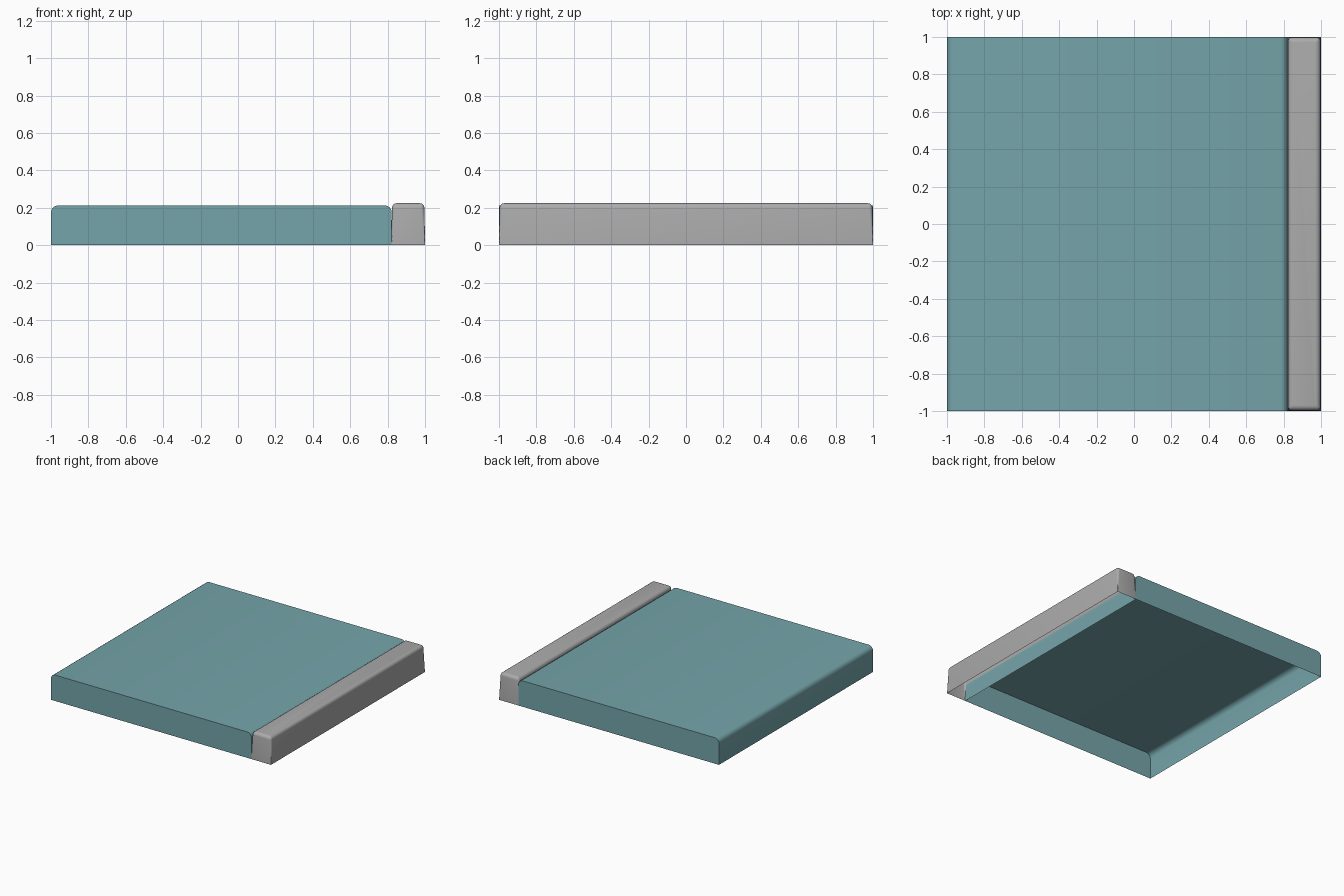
import bpy, bmesh, math

if "Cube" in bpy.data.objects:
    bpy.data.objects.remove(bpy.data.objects["Cube"])


def finish(name, bm, color):
    bmesh.ops.recalc_face_normals(bm, faces=bm.faces)
    mesh = bpy.data.meshes.new(name)
    bm.to_mesh(mesh)
    bm.free()
    obj = bpy.data.objects.new(name, mesh)
    bpy.context.collection.objects.link(obj)
    mat = bpy.data.materials.new(name + "_material")
    mat.diffuse_color = (*color, 1)
    mat.use_nodes = True
    mat.node_tree.nodes["Principled BSDF"].inputs["Base Color"].default_value = mat.diffuse_color
    mesh.materials.append(mat)
    bpy.ops.object.select_all(action='DESELECT')
    obj.select_set(True)
    bpy.context.view_layer.objects.active = obj
    bpy.ops.object.shade_smooth_by_angle(angle=math.radians(40))
    return obj


def arc(cx, cy, r, start, steps=4):
    return [(cx + r * math.cos(a), cy + r * math.sin(a))
            for a in (math.radians(start + 90 * i / steps) for i in range(steps + 1))]


# Road slab: rounded profile extruded along y, open underneath
left, right, top, r = -1.0, 0.822, 0.213, 0.038
profile = ([(right, 0)] + arc(right - r, top - r, r, 0)
           + arc(left + r, top - r, r, 90) + [(left, 0)])
bm = bmesh.new()
ends = [[bm.verts.new((x, y, z)) for x, z in profile] for y in (-1, 1)]
for i in range(len(profile) - 1):
    bm.faces.new((ends[0][i], ends[0][i + 1], ends[1][i + 1], ends[1][i]))
for end in ends:
    bm.faces.new(end)
finish("road_slab", bm, (0.178, 0.375, 0.404))


# Curb: stacked rounded rectangles, sharp at the base and soft on top, open underneath
def rounded_rect(x0, x1, y0, y1, r):
    return (arc(x1 - r, y1 - r, r, 0) + arc(x0 + r, y1 - r, r, 90)
            + arc(x0 + r, y0 + r, r, 180) + arc(x1 - r, y0 + r, r, 270))


height, fillet, taper = 0.225, 0.026, 0.003
levels = [(0, 0, 0.002)]
for i in range(5):
    a = math.radians(90 * i / 4)
    inset = fillet * (1 - math.cos(a))
    levels.append((height - fillet * (1 - math.sin(a)), taper + inset,
                   max(0.004, 0.02 - inset)))

bm = bmesh.new()
rings = []
for z, inset, radius in levels:
    outline = rounded_rect(0.82 + inset, 1 - inset, -1 + inset, 1 - inset, radius)
    rings.append([bm.verts.new((x, y, z)) for x, y in outline])
for a, b in zip(rings, rings[1:]):
    for i in range(len(a)):
        j = (i + 1) % len(a)
        bm.faces.new((a[i], a[j], b[j], b[i]))
bm.faces.new(rings[-1])
finish("curb", bm, (0.41, 0.41, 0.41))
